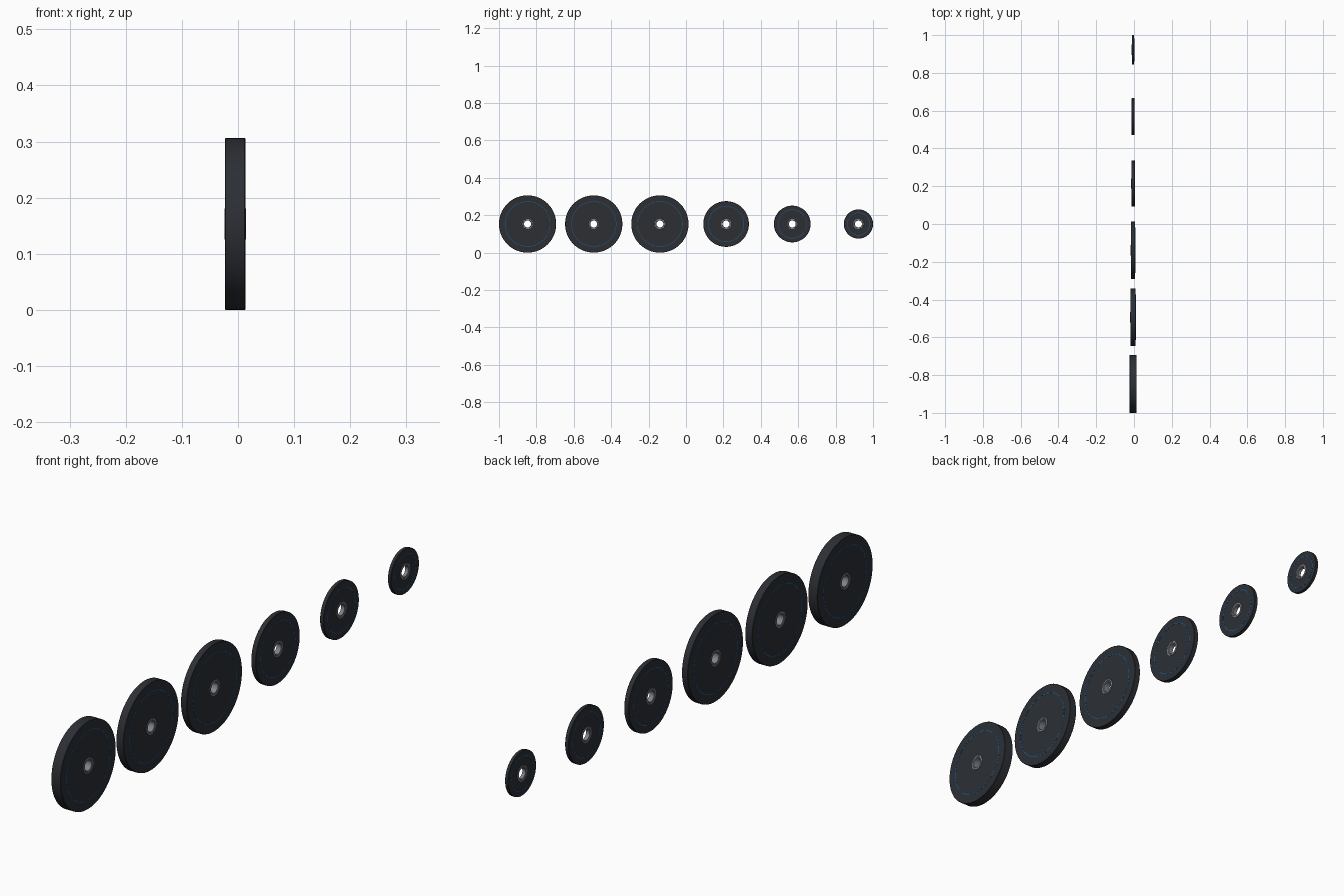
import bpy, bmesh, math

if "Cube" in bpy.data.objects:
    bpy.data.objects.remove(bpy.data.objects["Cube"])

SEGMENTS = 96
CENTRE_X, CENTRE_Z = -0.005, 0.153
HUB_R, HOLE_R = 0.0275, 0.0185


def material(name, rgb):
    m = bpy.data.materials.new(name)
    m.diffuse_color = (*rgb, 1)
    m.use_nodes = True
    m.node_tree.nodes["Principled BSDF"].inputs["Base Color"].default_value = m.diffuse_color
    return m


RUBBER = material("black_rubber", (0.025, 0.028, 0.034))
BLUE = material("blue_stripe", (0.01, 0.13, 0.36))
STEEL = material("steel", (0.22, 0.23, 0.25))


def ring(name, profile, y, mat):
    """Revolve a closed (x, radius) profile around the x axis."""
    bm = bmesh.new()
    loops = []
    for i in range(SEGMENTS):
        a = 2 * math.pi * i / SEGMENTS
        loops.append([bm.verts.new((x, r * math.cos(a), r * math.sin(a))) for x, r in profile])
    n = len(profile)
    for i in range(SEGMENTS):
        p, q = loops[i], loops[(i + 1) % SEGMENTS]
        for j in range(n):
            k = (j + 1) % n
            bm.faces.new((p[j], p[k], q[k], q[j]))
    bmesh.ops.recalc_face_normals(bm, faces=bm.faces[:])
    mesh = bpy.data.meshes.new(name)
    bm.to_mesh(mesh)
    bm.free()
    mesh.materials.append(mat)
    ob = bpy.data.objects.new(name, mesh)
    bpy.context.collection.objects.link(ob)
    ob.location = (CENTRE_X, y, CENTRE_Z)
    bpy.context.view_layer.objects.active = ob
    ob.select_set(True)
    bpy.ops.object.shade_smooth_by_angle(angle=math.radians(30))
    ob.select_set(False)
    return ob


def box(x0, x1, r0, r1):
    return [(x0, r0), (x1, r0), (x1, r1), (x0, r1)]


# outer radius, half thickness, stripe radius of each plate
plates = [(0.153, 0.018, 0.120), (0.153, 0.0140, 0.120), (0.153, 0.0115, 0.120),
          (0.122, 0.009, 0.095), (0.098, 0.0070, 0.076), (0.078, 0.0060, 0.060)]

for i, (r, h, stripe) in enumerate(plates, 1):
    y = -0.847 + (i - 1) * 1.769 / 5
    b = 0.001
    # rubber disc with slightly eased rim
    ring(f"plate_{i}_disc", [(-h, HUB_R - 0.002), (h, HUB_R - 0.002), (h, r - b),
                             (h - b, r), (b - h, r), (-h, r - b)], y, RUBBER)
    # steel sleeve with a stepped collar on both sides
    e = h + 0.0012
    ring(f"plate_{i}_hub", [(-h, HOLE_R), (h, HOLE_R), (h, 0.0215), (e, 0.0225), (e, HUB_R - 0.0005),
                            (e - 0.0005, HUB_R), (0.0005 - e, HUB_R), (-e, HUB_R - 0.0005),
                            (-e, 0.0225), (-h, 0.0215)], y, STEEL)
    # thin raised stripe on both faces
    for side, s in (("front", 1), ("back", -1)):
        ring(f"plate_{i}_{side}_stripe", box(s * (h - 0.0005), s * (h + 0.0005),
                                             stripe - 0.001, stripe + 0.001), y, BLUE)
